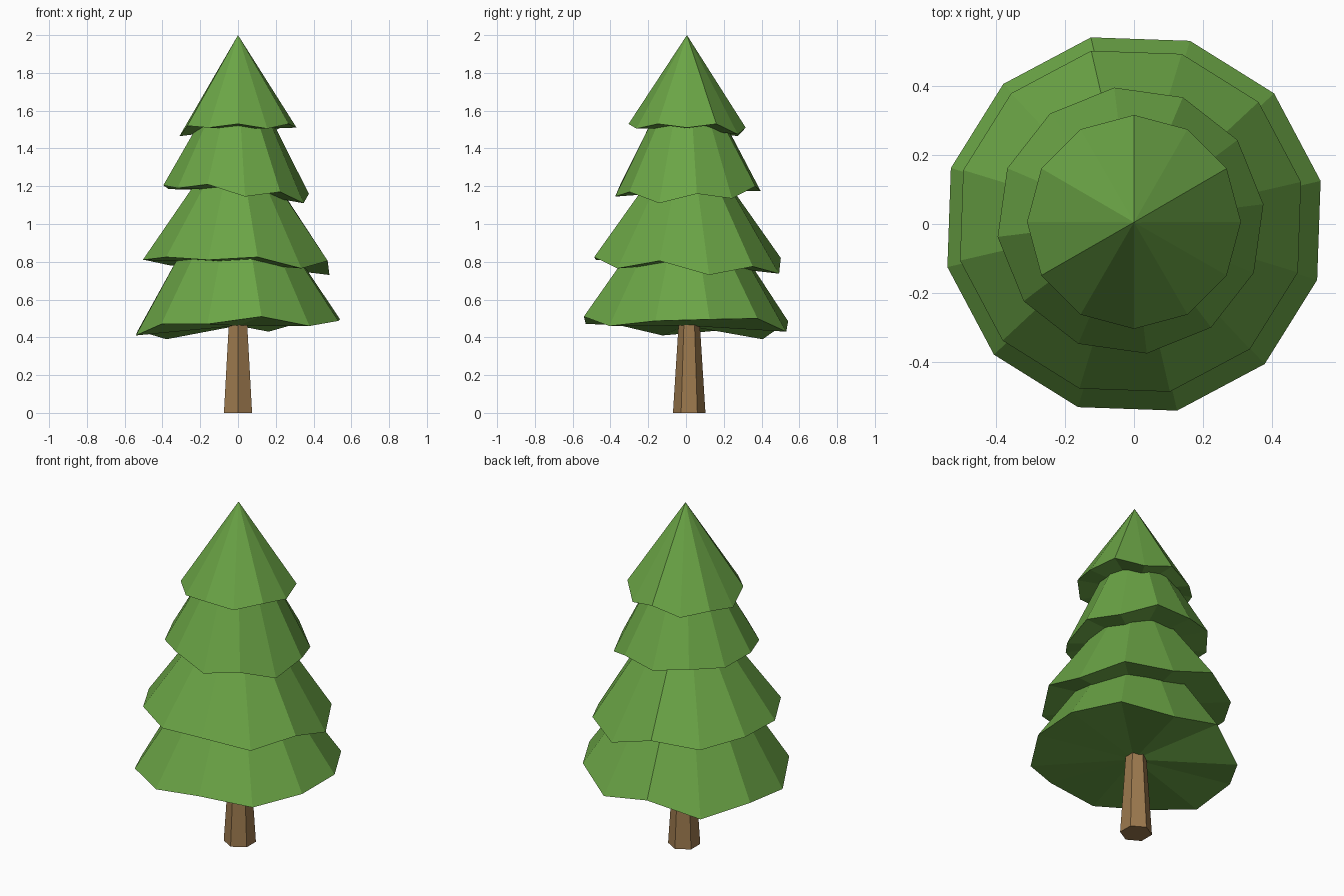
import bpy, bmesh, math

if "Cube" in bpy.data.objects:
    bpy.data.objects.remove(bpy.data.objects["Cube"])


def material(name, rgb):
    m = bpy.data.materials.new(name)
    m.diffuse_color = (*rgb, 1)
    m.use_nodes = True
    m.node_tree.nodes["Principled BSDF"].inputs["Base Color"].default_value = m.diffuse_color
    return m


def make_object(name, bm, mat):
    bmesh.ops.recalc_face_normals(bm, faces=bm.faces)
    me = bpy.data.meshes.new(name)
    bm.to_mesh(me)
    bm.free()
    me.materials.append(mat)
    ob = bpy.data.objects.new(name, me)
    bpy.context.collection.objects.link(ob)


def ring(bm, r, phase, heights, centre=(0, 0)):
    n = len(heights)
    return [bm.verts.new((centre[0] + r * math.cos(math.radians(phase + 360 * i / n)),
                          centre[1] + r * math.sin(math.radians(phase + 360 * i / n)), z))
            for i, z in enumerate(heights)]


def fan(bm, loop, tip):
    v = bm.verts.new(tip)
    for i in range(len(loop)):
        bm.faces.new((loop[i - 1], loop[i], v))


def bridge(bm, a, b):
    for i in range(len(a)):
        bm.faces.new((a[i - 1], a[i], b[i], b[i - 1]))


green = material("foliage_green", (0.147, 0.376, 0.061))
brown = material("bark_brown", (0.33, 0.19, 0.075))

# Foliage tiers: rim radius, phase, centre, top radius, top height, ragged rim heights
tiers = [
    ("foliage_top", 0.31, 0, (0, 0.006), 0, 2.0,
     [1.51, 1.53, 1.475, 1.51, 1.465, 1.49, 1.465, 1.52, 1.51, 1.53, 1.505, 1.53]),
    ("foliage_upper", 0.388, 7, (-0.01, 0.01), 0.195, 1.54,
     [1.16, 1.135, 1.20, 1.175, 1.20, 1.185, 1.205, 1.19, 1.21, 1.145, 1.17, 1.11]),
    ("foliage_middle", 0.507, 13, (-0.01, 0.008), 0.225, 1.21,
     [0.73, 0.775, 0.737, 0.82, 0.78, 0.81, 0.81, 0.825, 0.81, 0.825, 0.765, 0.805]),
    ("foliage_bottom", 0.555, 13, (0, 0), 0.31, 0.85,
     [0.495, 0.50, 0.43, 0.485, 0.39, 0.435, 0.41, 0.47, 0.47, 0.51, 0.46, 0.487]),
]
for name, r, phase, c, top_r, top_z, zs in tiers:
    bm = bmesh.new()
    rim = ring(bm, r, phase, zs, c)
    fan(bm, rim, (*c, sum(zs) / len(zs)))
    if top_r:
        top = ring(bm, top_r, phase, [top_z] * 12, c)
        bridge(bm, rim, top)
        bm.faces.new(top)
    else:
        fan(bm, rim, (0, 0.005, top_z))
    make_object(name, bm, green)

# Tapered six-sided trunk
bm = bmesh.new()
low = ring(bm, 0.086, 30, [0] * 6, (0, 0.017))
high = ring(bm, 0.053, 30, [0.52] * 6, (0, 0.017))
bridge(bm, low, high)
bm.faces.new(low)
bm.faces.new(high)
make_object("trunk", bm, brown)
